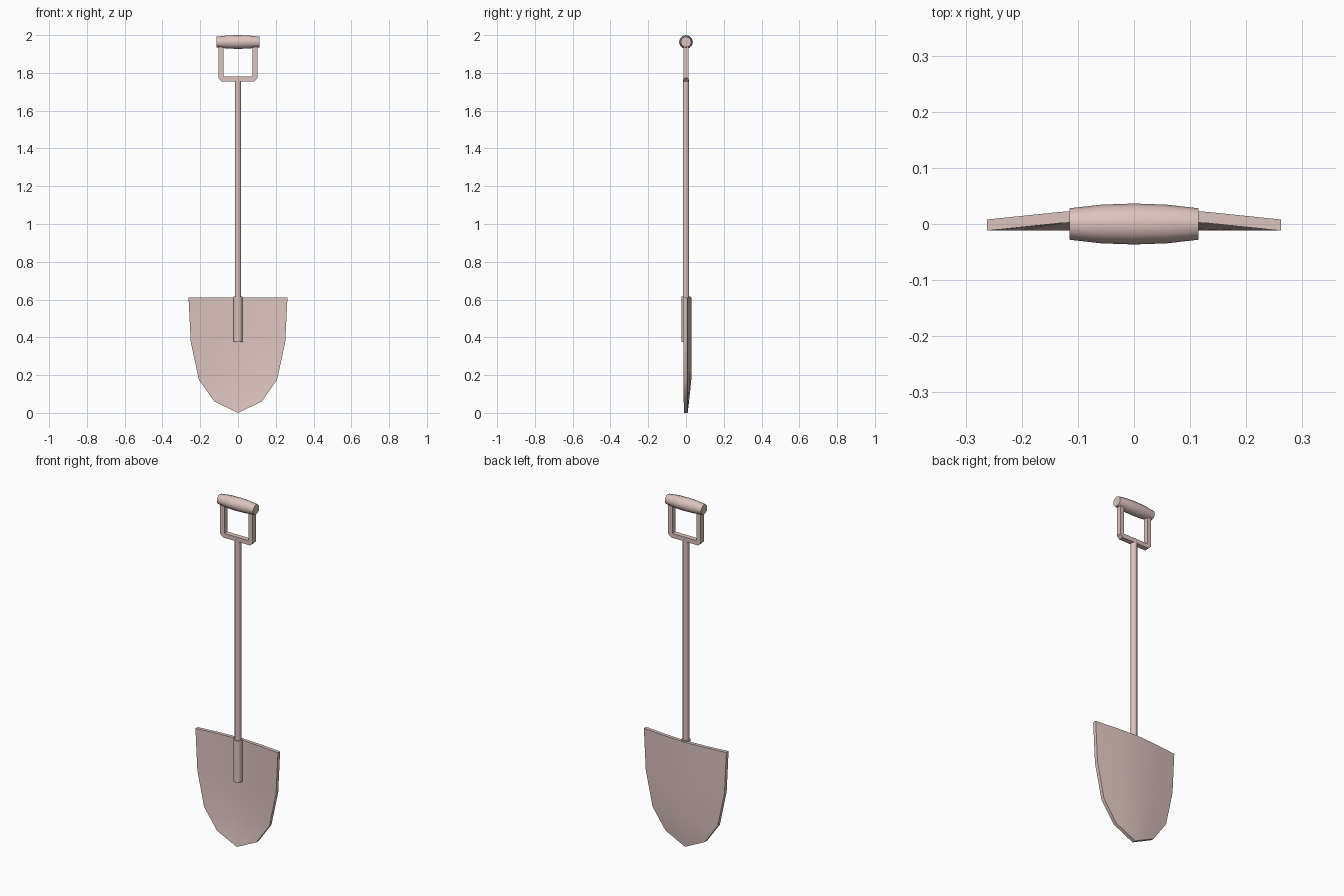
import bpy, bmesh, math
from mathutils import Matrix

if "Cube" in bpy.data.objects:
    bpy.data.objects.remove(bpy.data.objects["Cube"])

MAT = bpy.data.materials.new("dusty_pink")
MAT.diffuse_color = (0.72, 0.55, 0.52, 1)
MAT.use_nodes = True
MAT.node_tree.nodes["Principled BSDF"].inputs["Base Color"].default_value = MAT.diffuse_color


def finish(name, bm, angle=40):
    bmesh.ops.recalc_face_normals(bm, faces=bm.faces)
    mesh = bpy.data.meshes.new(name)
    bm.to_mesh(mesh)
    bm.free()
    obj = bpy.data.objects.new(name, mesh)
    bpy.context.collection.objects.link(obj)
    mesh.materials.append(MAT)
    bpy.ops.object.select_all(action='DESELECT')
    bpy.context.view_layer.objects.active = obj
    obj.select_set(True)
    bpy.ops.object.shade_smooth_by_angle(angle=math.radians(angle))
    return obj


def lathe(name, profile, sides=12, matrix=Matrix()):
    """Capped round body from (radius, height) points around local z."""
    bm = bmesh.new()
    rings = []
    for r, h in profile:
        rings.append([bm.verts.new((r * math.cos(2 * math.pi * i / sides),
                                    r * math.sin(2 * math.pi * i / sides), h))
                      for i in range(sides)])
    for a, b in zip(rings, rings[1:]):
        for i in range(sides):
            j = (i + 1) % sides
            bm.faces.new((a[i], a[j], b[j], b[i]))
    bm.faces.new(rings[0])
    bm.faces.new(rings[-1])
    bmesh.ops.transform(bm, matrix=matrix, verts=bm.verts)
    return finish(name, bm)


# Dished blade: rows of (z, half width, dish depth), thickened front to back
T = 0.01
ROWS = [(0.06, 0.125, 0.008), (0.175, 0.207, 0.02),
        (0.375, 0.25, 0.021), (0.611, 0.262, 0.021)]
COLS = [-1, -0.5, 0, 0.5, 1]
bm = bmesh.new()
layers = []
for side in (-T, T):
    tip = bm.verts.new((0, side - 0.001, 0))
    grid = [[bm.verts.new((w * u, side - 0.002 + d * (1 - abs(u) ** 1.5), z)) for u in COLS]
            for z, w, d in ROWS]
    for i in range(4):
        bm.faces.new((tip, grid[0][i], grid[0][i + 1]))
        for a, b in zip(grid, grid[1:]):
            bm.faces.new((a[i], a[i + 1], b[i + 1], b[i]))
    rim = [tip] + [r[-1] for r in grid] + grid[-1][-2:0:-1] + [r[0] for r in grid[::-1]]
    layers.append(rim)
front, back = layers
n = len(front)
for i in range(n):
    j = (i + 1) % n
    bm.faces.new((front[i], front[j], back[j], back[i]))
finish("blade", bm)

# Socket on the blade and long shaft
lathe("socket", [(0.024, 0.375), (0.024, 0.615)])
lathe("shaft", [(0.017, 0.6), (0.017, 1.765)])

# U-shaped handle bracket with chamfered lower corners
outer = [(0.103, 1.955), (0.103, 1.772), (0.086, 1.755)]
inner = [(0.077, 1.955), (0.077, 1.78)]
right = list(zip(outer, [inner[0], inner[1], inner[1]]))
path = right + [((-o[0], o[1]), (-i[0], i[1])) for o, i in right[::-1]]
bm = bmesh.new()
outline = [o for o, _ in path] + [(-x, z) for x, z in inner] + inner[::-1]
face = bm.faces.new([bm.verts.new((x, -0.014, z)) for x, z in outline])
ext = bmesh.ops.extrude_face_region(bm, geom=[face])
moved = [v for v in ext["geom"] if isinstance(v, bmesh.types.BMVert)]
bmesh.ops.translate(bm, vec=(0, 0.028, 0), verts=moved)
bmesh.ops.triangulate(bm, faces=[f for f in bm.faces if len(f.verts) > 4])
finish("handle_bracket", bm, 30)

# Barrel-shaped grip lying along x
lathe("grip", [(0.028, -0.115), (0.0345, -0.058), (0.0365, 0), (0.0345, 0.058), (0.028, 0.115)],
      12, Matrix.Translation((0, 0, 1.9635)) @ Matrix.Rotation(math.pi / 2, 4, 'Y'))
